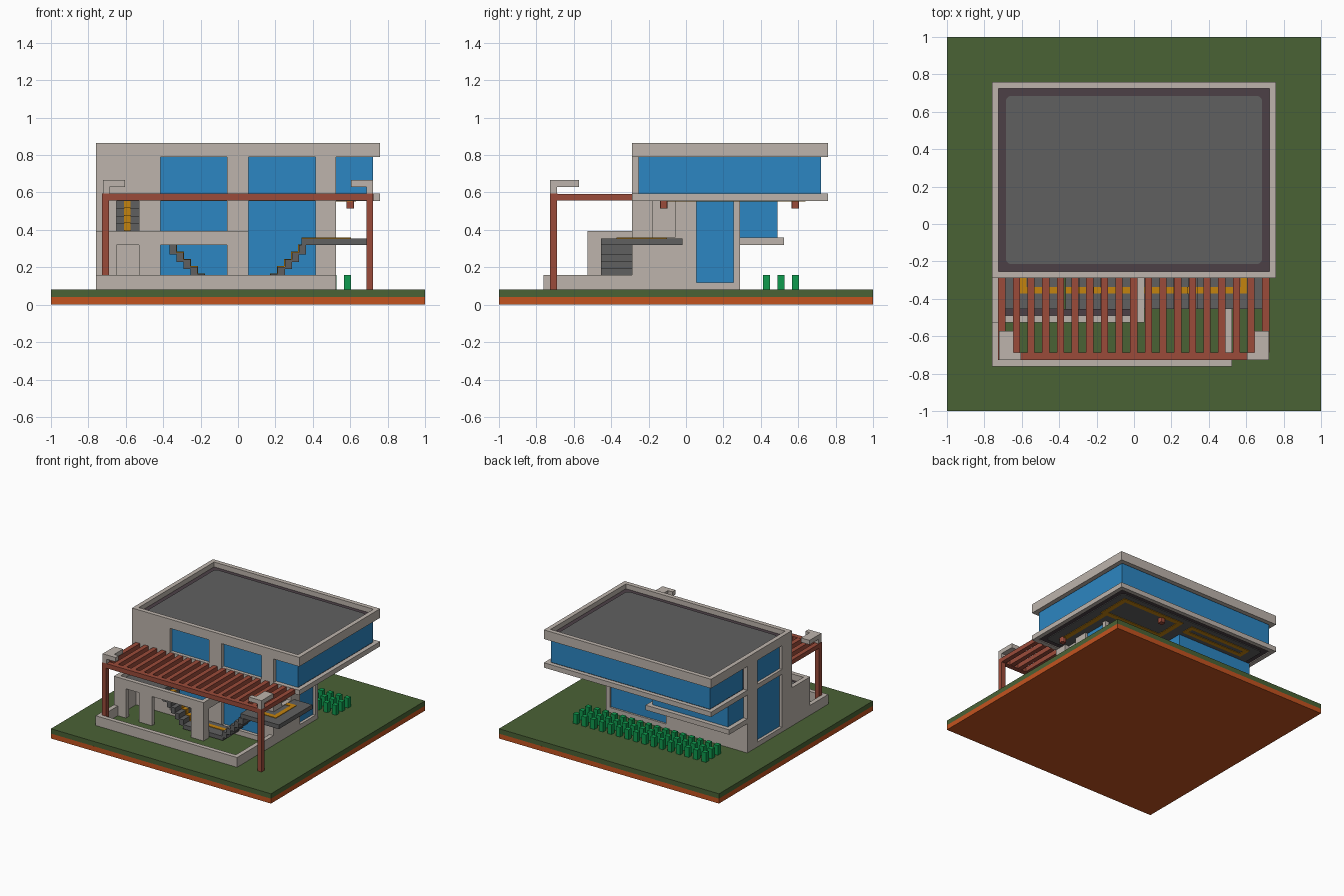
import bpy
import bmesh

cube = bpy.data.objects.get("Cube")
if cube:
    bpy.data.objects.remove(cube, do_unlink=True)


def material(name, hex_code):
    rgb = [int(hex_code[i:i + 2], 16) / 255 for i in (0, 2, 4)]
    col = [c / 12.92 if c <= 0.04045 else ((c + 0.055) / 1.055) ** 2.4 for c in rgb] + [1]
    m = bpy.data.materials.new(name)
    m.diffuse_color = col
    m.use_nodes = True
    m.node_tree.nodes["Principled BSDF"].inputs["Base Color"].default_value = col
    return m


CONCRETE = material("concrete", "BDB4AC")
GLASS = material("blue glass", "2C86C2")
GREY = material("dark grey", "606060")
GRASS = material("grass green", "4A6235")
SOIL = material("orange soil", "C4531F")
WOOD = material("red wood", "9B4B3A")
RUNNER = material("amber runner", "C4830F")
PLUM = material("plum grey", "4C4046")
BUSH = material("bush green", "0E9B4E")


def boxes(name, mat, items, round_corners=0):
    """One object made of boxes given as (x0, x1, y0, y1, z0, z1)."""
    bm = bmesh.new()
    for x0, x1, y0, y1, z0, z1 in items:
        v = bmesh.ops.create_cube(bm, size=1)["verts"]
        bmesh.ops.scale(bm, vec=(x1 - x0, y1 - y0, z1 - z0), verts=v)
        bmesh.ops.translate(bm, vec=((x0 + x1) / 2, (y0 + y1) / 2, (z0 + z1) / 2), verts=v)
    if round_corners:
        upright = [e for e in bm.edges
                   if abs(e.verts[0].co.z - e.verts[1].co.z) > 0.001]
        bmesh.ops.bevel(bm, geom=upright, offset=round_corners, segments=4,
                        profile=0.5, affect='EDGES')
    me = bpy.data.meshes.new(name)
    bm.to_mesh(me)
    bm.free()
    me.materials.append(mat)
    ob = bpy.data.objects.new(name, me)
    bpy.context.collection.objects.link(ob)
    return ob


def ring(x0, x1, y0, y1, z0, z1, t):
    """Four boxes forming a rectangular frame of width t."""
    return [(x0, x1, y0, y0 + t, z0, z1), (x0, x1, y1 - t, y1, z0, z1),
            (x0, x0 + t, y0 + t, y1 - t, z0, z1), (x1 - t, x1, y0 + t, y1 - t, z0, z1)]


T = 0.036  # standard wall thickness

# Ground
boxes("soil_base", SOIL, [(-1, 1, -1, 1, 0, 0.04)])
boxes("lawn", GRASS, [(-1, 1, -1, 1, 0.04, 0.08)])

# Roof with parapet
boxes("roof_parapet", CONCRETE, ring(-0.76, 0.76, -0.29, 0.76, 0.79, 0.865, T))
boxes("roof_deck", PLUM, [(-0.724, 0.724, -0.254, 0.724, 0.792, 0.825)])
boxes("roof_panel", GREY, [(-0.685, 0.685, -0.215, 0.685, 0.825, 0.831)], 0.03)

# Upper floor slab and its underside
boxes("upper_slab", CONCRETE, ring(-0.76, 0.76, -0.29, 0.76, 0.555, 0.595, T))
boxes("upper_slab_core", PLUM, [(-0.724, 0.724, -0.254, 0.724, 0.562, 0.59)])
boxes("ceiling_panel", GREY, [(-0.685, 0.685, -0.215, 0.685, 0.556, 0.562)], 0.03)
boxes("ceiling_runner", RUNNER,
      ring(0.05, 0.63, 0.36, 0.64, 0.552, 0.556, 0.04)
      + ring(-0.6, -0.03, 0.53, 0.64, 0.552, 0.556, 0.035)
      + [(0.57, 0.61, -0.14, 0.36, 0.552, 0.556)])
boxes("ceiling_lamps", WOOD, [(0.58, 0.62, -0.14, -0.1, 0.515, 0.556),
                              (0.2, 0.24, 0.565, 0.605, 0.515, 0.556)], 0.008)

# Front wall with two tall windows and the upper left doorway
F0, F1 = -0.29, -0.29 + T
boxes("front_wall", CONCRETE, [
    (-0.76, -0.65, F0, F1, 0.08, 0.79), (-0.53, -0.415, F0, F1, 0.08, 0.79),
    (-0.65, -0.53, F0, F1, 0.08, 0.36), (-0.65, -0.53, F0, F1, 0.555, 0.79),
    (-0.06, 0.055, F0, F1, 0.08, 0.79), (0.415, 0.525, F0, F1, 0.08, 0.79),
    (-0.415, -0.06, F0, F1, 0.08, 0.12), (0.055, 0.415, F0, F1, 0.08, 0.12)])
boxes("front_windows", GLASS, [(-0.415, -0.06, -0.262, -0.25, 0.12, 0.79),
                               (0.055, 0.415, -0.262, -0.25, 0.12, 0.79)])

# Side wall with a tall slot window
L0, L1 = -0.76, -0.76 + T
boxes("right_wall", CONCRETE, [
    (L0, L1, F1, -0.16, 0.08, 0.79), (L0, L1, 0.16, 0.29, 0.08, 0.79),
    (L0, L1, -0.16, 0.16, 0.08, 0.12)])
boxes("right_slot_window", GLASS, [(-0.736, -0.724, -0.16, 0.16, 0.12, 0.79)])

# Lower side wall with doorway and window
R0, R1 = 0.489, 0.525
boxes("left_lower_wall", CONCRETE, [
    (R0, R1, F1, -0.18, 0.08, 0.555), (R0, R1, -0.06, 0.055, 0.08, 0.555),
    (R0, R1, -0.18, -0.06, 0.08, 0.36), (R0, R1, 0.255, 0.29, 0.08, 0.555),
    (R0, R1, 0.055, 0.255, 0.08, 0.12), (R0 - 0.03, R0, -0.2, -0.04, 0.36, 0.555)])
boxes("left_lower_window", GLASS, [(0.49, 0.502, 0.055, 0.255, 0.12, 0.555)])

# Lower back wall
boxes("back_wall", CONCRETE, [(L1, -0.02, 0.255, 0.29, 0.08, 0.34),
                              (-0.02, R0, 0.255, 0.29, 0.08, 0.12)])
boxes("back_window", GLASS, [(-0.02, R0, 0.262, 0.274, 0.12, 0.555)])
boxes("house_floor", CONCRETE, [(L1, R0, F1, 0.255, 0.08, 0.118)])

# Cantilevered middle bay at the back
boxes("middle_slab", CONCRETE, [(-0.76, 0.0, 0.255, 0.525, 0.32, 0.36)])
boxes("middle_bay_glass", GLASS, [(-0.724, -0.036, 0.29, 0.489, 0.36, 0.556)])

# Upper glass band
G = 0.722
boxes("upper_glass", GLASS, [
    (0.525, G, -0.254, -0.242, 0.595, 0.79), (G - 0.012, G, -0.242, G, 0.595, 0.79),
    (-G, G - 0.012, G - 0.012, G, 0.595, 0.79), (-G, -G + 0.012, 0.29, G - 0.012, 0.595, 0.79)])

# Low garden wall
boxes("garden_wall", CONCRETE, [
    (-0.76, 0.525, -0.762, -0.726, 0.08, 0.16), (L0, L1, -0.726, -0.526, 0.08, 0.16),
    (R0, R1, -0.726, F0, 0.08, 0.16)])

# Porch screen with two openings, and its end walls
P0, P1 = -0.526, -0.49
boxes("porch_screen", CONCRETE, [
    (-0.76, 0.055, P0, P1, 0.32, 0.395), (-0.76, -0.65, P0, P1, 0.08, 0.32),
    (-0.53, -0.415, P0, P1, 0.08, 0.32), (-0.06, 0.055, P0, P1, 0.08, 0.32),
    (L0, L1, P1, F0, 0.08, 0.395), (0.019, 0.055, P1, F0, 0.32, 0.395),
    (0.019, 0.055, P1, -0.455, 0.08, 0.32)])
boxes("porch_gutter", PLUM, [(L1, 0.019, P1, -0.455, 0.32, 0.345)])

# Stairs, path and landings with a runner on top
S0, S1 = -0.455, F0
Y0, Y1 = -0.372, -0.336
walk = [(-0.724, -0.375, S0, S1, 0.32, 0.355), (-0.18, 0.18, S0, S1, 0.09, 0.125),
        (0.34, 0.69, S0, F0, 0.32, 0.355), (0.525, 0.69, F0, -0.02, 0.32, 0.355)]
runner = [(-0.61, -0.375, Y0, Y1, 0.355, 0.359), (-0.18, 0.18, Y0, Y1, 0.125, 0.129),
          (0.34, 0.605, Y0, Y1, 0.355, 0.359), (0.569, 0.605, Y1, -0.102, 0.355, 0.359),
          (0.525, 0.569, -0.138, -0.102, 0.355, 0.359),
          (-0.61, -0.574, Y1, F0, 0.355, 0.359)]
for i in range(5):
    z = 0.164 + 0.0385 * i
    x = 0.175 + 0.0375 * i
    for a, b in ((x, x + 0.0375), (-x - 0.0415, -x - 0.004)):
        walk.append((a, b, S0, S1, z - 0.05, z))
        runner += [(a, b, Y0, Y1, z, z + 0.004)]
    # runner on the risers
    runner.append((x - 0.003, x, Y0, Y1, z - 0.04, z + 0.004))
    runner.append((-x - 0.004, -x - 0.001, Y0, Y1, z - 0.04, z + 0.004))
# inner flight behind the upper doorway
for i in range(5):
    y = F0 + 0.01 + 0.04 * i
    z = 0.395 + 0.04 * i
    walk.append((-0.65, -0.53, y, y + 0.04, 0.34, z))
    runner += [(-0.61, -0.574, y - 0.003, y, z - 0.04, z),
               (-0.61, -0.574, y - 0.003, y + 0.04, z, z + 0.004)]
boxes("stairs_and_landings", GREY, walk)
boxes("stair_runner", RUNNER, runner)

# Pergola
boxes("pergola_posts", WOOD, [(-0.726, -0.69, -0.726, -0.69, 0.08, 0.56),
                              (0.686, 0.722, -0.726, -0.69, 0.08, 0.56)])
boxes("pergola_front_beam", WOOD, [(-0.726, 0.722, -0.726, -0.686, 0.556, 0.594)])
boxes("pergola_slats", WOOD, [
    (c - 0.019, c + 0.019, -0.686, F0, 0.557, 0.593)
    for c in (-0.707 + 0.0784 * i for i in range(19))])

# Corner brackets above the pergola
for s, name in ((-1, "right"), (1, "left")):
    def span(a, b):
        return (a, b) if s > 0 else (-b, -a)
    boxes(name + "_corner_bracket", CONCRETE, [
        (*span(0.686, 0.722), -0.726, -0.69, 0.594, 0.63),
        (*span(0.645, 0.722), -0.726, -0.572, 0.63, 0.666),
        (*span(0.605, 0.645), -0.726, -0.686, 0.63, 0.666)])

# Three rows of clipped bushes behind the house
boxes("bush_rows", BUSH, [
    (x - 0.019, x + 0.019, y - 0.019, y + 0.019, 0.08, 0.16)
    for y in (0.43, 0.507, 0.585)
    for x in (0.585 - 0.078 * i for i in range(16))])
